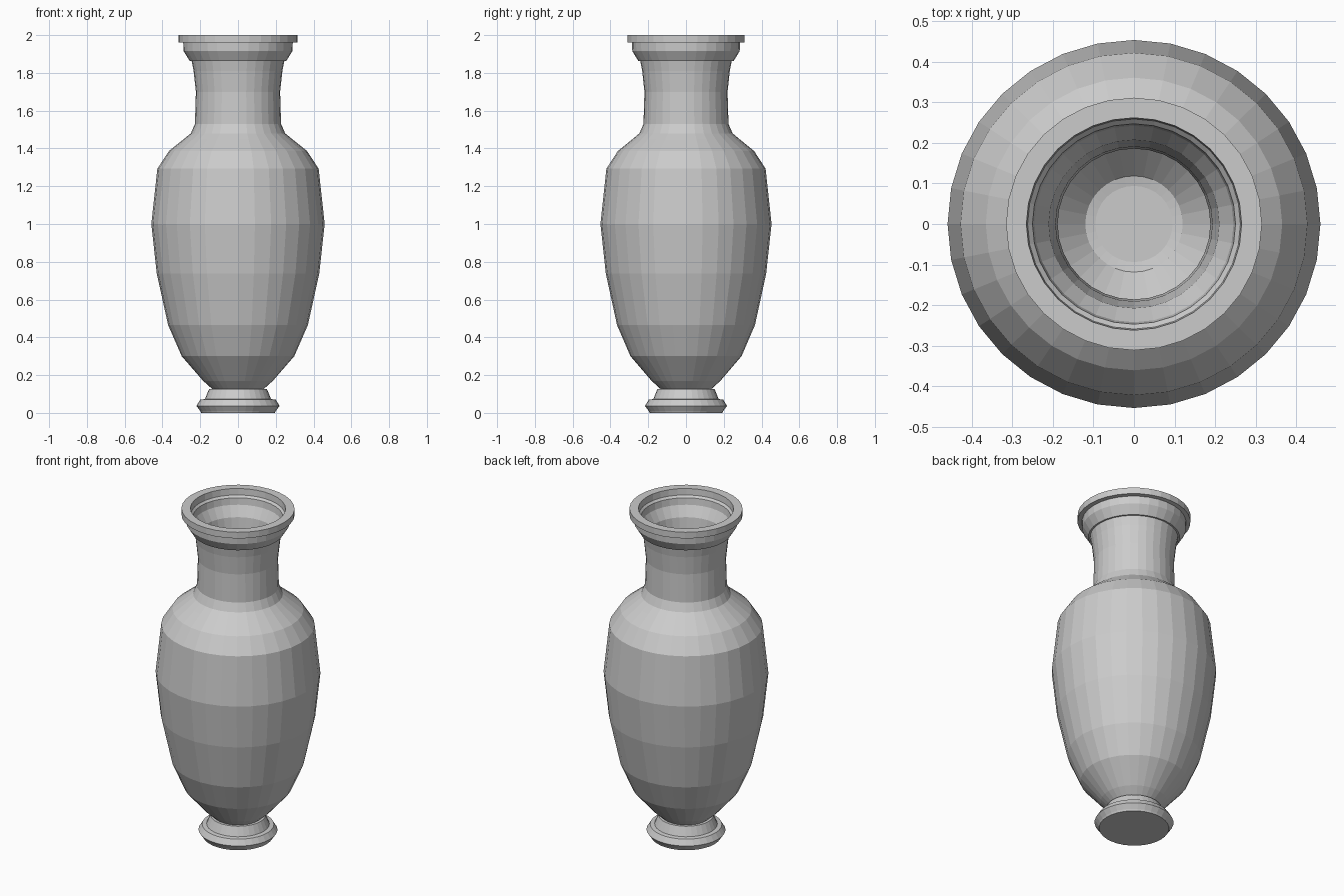
import bpy, bmesh
from math import sin, cos, tau

SIDES = 32
Y_SCALE = 0.987  # the vase is very slightly narrower front to back


def lathe(name, profile):
    """Revolve (radius, height) points round z; end points on the axis close it."""
    bm = bmesh.new()
    rings = []
    for r, z in profile:
        if r == 0:
            rings.append([bm.verts.new((0, 0, z))] * SIDES)
        else:
            rings.append([bm.verts.new((r * cos(tau * i / SIDES),
                                        r * sin(tau * i / SIDES) * Y_SCALE, z))
                          for i in range(SIDES)])
    for a, b in zip(rings, rings[1:]):
        for i in range(SIDES):
            j = (i + 1) % SIDES
            bm.faces.new(dict.fromkeys((a[i], a[j], b[j], b[i])))
    bmesh.ops.recalc_face_normals(bm, faces=bm.faces)
    mesh = bpy.data.meshes.new(name)
    bm.to_mesh(mesh)
    bm.free()
    obj = bpy.data.objects.new(name, mesh)
    bpy.context.collection.objects.link(obj)
    return obj


# Outer wall from the underside up to the stepped rim
outer = [(0, 0.127), (0.137, 0.127), (0.185, 0.17), (0.298, 0.30),
         (0.37, 0.465), (0.43, 0.737), (0.459, 1.0), (0.427, 1.293),
         (0.365, 1.387), (0.29, 1.447), (0.25, 1.48), (0.228, 1.53),
         (0.223, 1.70), (0.235, 1.81), (0.245, 1.862), (0.255, 1.862),
         (0.288, 1.915), (0.29, 1.96), (0.315, 1.962), (0.315, 2.0)]
# Inner wall from the mouth down to the floor
inner = [(0.265, 2.0), (0.262, 1.962), (0.25, 1.95), (0.245, 1.91),
         (0.21, 1.85), (0.193, 1.72), (0.188, 1.53), (0.21, 1.46),
         (0.34, 1.36), (0.395, 1.28), (0.427, 1.0), (0.40, 0.74),
         (0.34, 0.48), (0.27, 0.32), (0.12, 0.165), (0.095, 0.16), (0, 0.16)]
lathe("vase_body", outer + inner)

# Flared foot with a bevelled base ring
lathe("vase_foot", [(0, 0), (0.195, 0), (0.2, 0.01), (0.22, 0.037), (0.2, 0.07),
                    (0.175, 0.073), (0.153, 0.127), (0, 0.127)])
